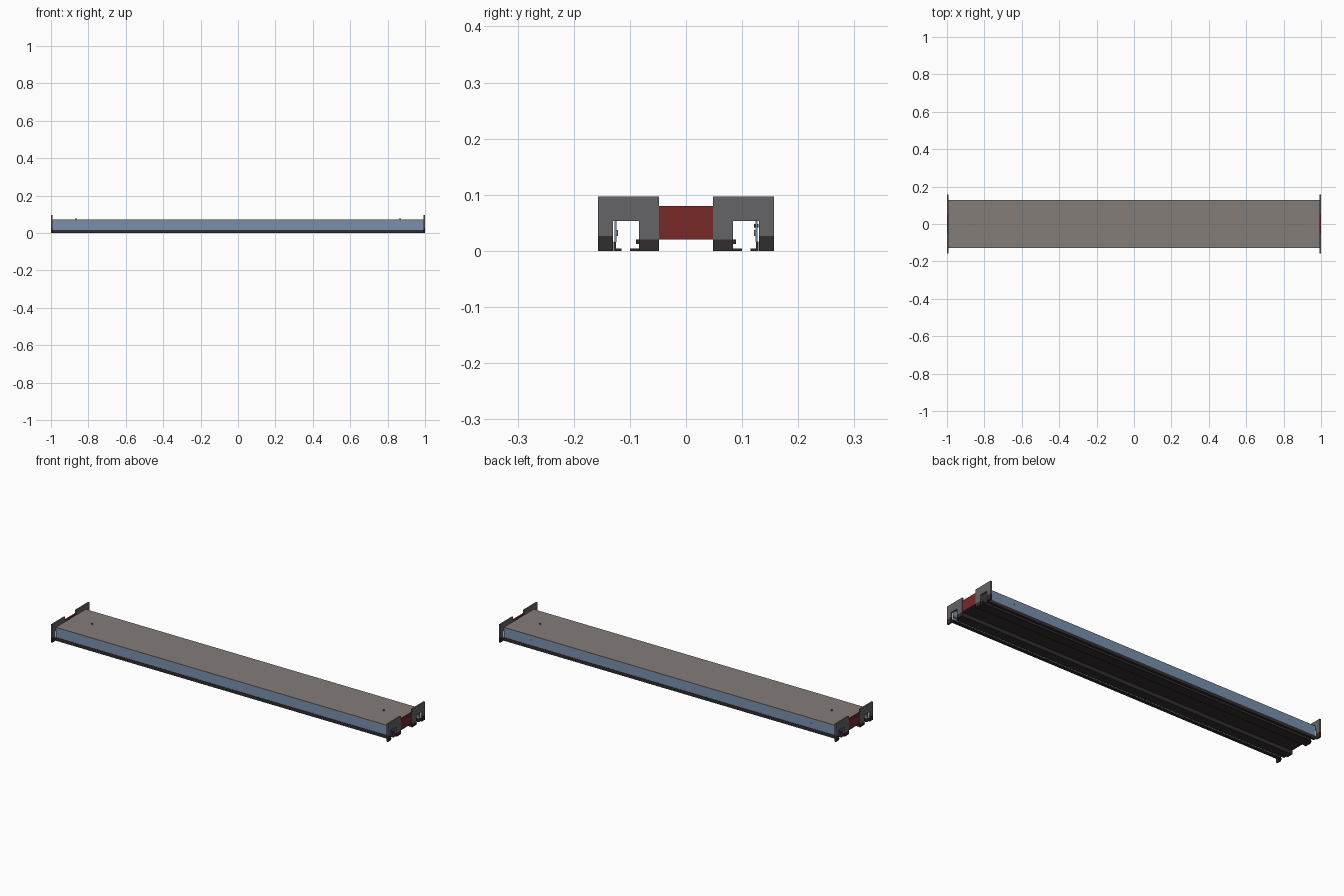
import bpy, bmesh
from mathutils import Matrix, Vector

if "Cube" in bpy.data.objects:
    bpy.data.objects.remove(bpy.data.objects["Cube"])


def mat(name, r, g, b):
    m = bpy.data.materials.new(name)
    m.diffuse_color = (r, g, b, 1)
    m.use_nodes = True
    m.node_tree.nodes["Principled BSDF"].inputs["Base Color"].default_value = m.diffuse_color
    return m


TAUPE = mat("warm_grey", 0.23, 0.205, 0.19)
BLUE = mat("steel_blue", 0.19, 0.28, 0.42)
GREY = mat("plate_grey", 0.13, 0.13, 0.135)
RED = mat("dark_red", 0.19, 0.022, 0.022)
DARK = mat("near_black", 0.032, 0.027, 0.028)


def make(name, bm, material):
    me = bpy.data.meshes.new(name)
    bmesh.ops.recalc_face_normals(bm, faces=bm.faces)
    bm.to_mesh(me)
    bm.free()
    me.materials.append(material)
    ob = bpy.data.objects.new(name, me)
    bpy.context.collection.objects.link(ob)
    return ob


def box(name, x, y, z, material):
    bm = bmesh.new()
    size = [b - a for a, b in (x, y, z)]
    mid = Vector([(a + b) / 2 for a, b in (x, y, z)])
    bmesh.ops.create_cube(bm, size=1, matrix=Matrix.Translation(mid) @ Matrix.Diagonal((*size, 1)))
    return make(name, bm, material)


def plate(name, outline, x0, x1, material):
    """Extrude a y-z outline along x."""
    bm = bmesh.new()
    f = bm.faces.new([bm.verts.new((x0, y, z)) for y, z in outline])
    r = bmesh.ops.extrude_face_region(bm, geom=[f])
    verts = [v for v in r["geom"] if isinstance(v, bmesh.types.BMVert)]
    bmesh.ops.translate(bm, verts=verts, vec=(x1 - x0, 0, 0))
    return make(name, bm, material)


def mirror(ob, x=False, y=False):
    # mirror about the world centre planes
    m = ob.modifiers.new("mirror", "MIRROR")
    m.use_axis = (x, y, False)
    return ob


L = 0.992
FULL = (-L, L)

# long body: top cover, side panels, raised centre floor
box("top_cover", FULL, (-0.127, 0.127), (0.067, 0.071), TAUPE)
mirror(box("side_panel", FULL, (0.124, 0.127), (0.016, 0.067), BLUE), y=True)
box("centre_floor", FULL, (-0.084, 0.084), (0.021, 0.025), DARK)

# bottom rails: outer channel with lip, inner stepped rail
outer = [(0.129, 0.0), (0.129, 0.017), (0.125, 0.017), (0.125, 0.004), (0.115, 0.004), (0.115, 0.0)]
mirror(plate("outer_rail", outer, -L, L, DARK), y=True)
inner = [(0.05, 0.0), (0.100, 0.0), (0.100, 0.004), (0.084, 0.004),
         (0.084, 0.012), (0.089, 0.012), (0.089, 0.02), (0.05, 0.02)]
mirror(plate("inner_rail", inner, -L, L, DARK), y=True)
mirror(box("inner_guide", FULL, (0.121, 0.124), (0.027, 0.037), GREY), y=True)

# end brackets: inverted U with dark feet
bracket = [(0.048, 0.02), (0.084, 0.02), (0.084, 0.053), (0.13, 0.053),
           (0.13, 0.027), (0.157, 0.027), (0.157, 0.097), (0.048, 0.097)]
mirror(plate("end_bracket", bracket, 0.992, 1.0, GREY), x=True, y=True)
mirror(box("bracket_outer_foot", (0.992, 1.0), (0.13, 0.157), (0, 0.027), DARK), x=True, y=True)
mirror(box("bracket_inner_foot", (0.992, 1.0), (0.048, 0.084), (0, 0.02), DARK), x=True, y=True)

# red end plates
mirror(box("red_end_plate", (0.992, 0.999), (-0.048, 0.048), (0.02, 0.08), RED), x=True)


# small pins on the cover and the back panel
def pin(name, loc, axis):
    bm = bmesh.new()
    rot = Matrix.Rotation(1.5708, 4, "X") if axis == "y" else Matrix.Identity(4)
    bmesh.ops.create_cone(bm, cap_ends=True, segments=10, radius1=0.003, radius2=0.003,
                          depth=0.008, matrix=Matrix.Translation(loc) @ rot)
    return make(name, bm, GREY)


mirror(pin("cover_pin", (0.865, 0, 0.075), "z"), x=True)
mirror(pin("back_pin", (0.83, 0.125, 0.045), "y"), x=True)
